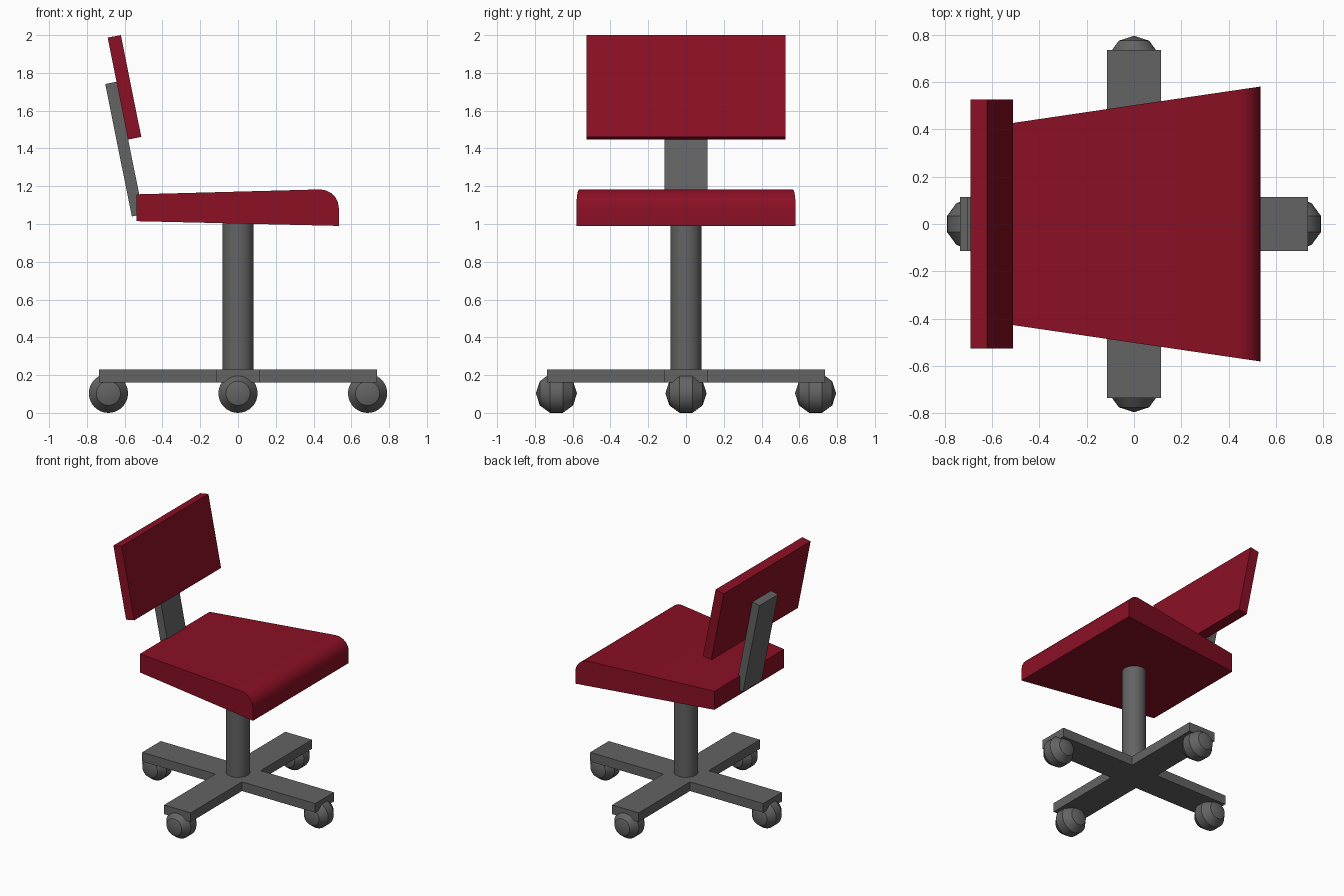
import bpy, bmesh, math

if "Cube" in bpy.data.objects:
    bpy.data.objects.remove(bpy.data.objects["Cube"])


def material(name, rgb):
    m = bpy.data.materials.new(name)
    m.diffuse_color = (*rgb, 1.0)
    m.use_nodes = True
    m.node_tree.nodes["Principled BSDF"].inputs["Base Color"].default_value = m.diffuse_color
    return m


RED = material("dark red", (0.255, 0.005, 0.018))
GREY = material("dark grey", (0.125, 0.125, 0.125))


def finish(ob, name, mat):
    ob.name = name
    ob.data.materials.clear()
    ob.data.materials.append(mat)
    bpy.ops.object.select_all(action='DESELECT')
    ob.select_set(True)
    bpy.context.view_layer.objects.active = ob
    bpy.ops.object.shade_smooth_by_angle(angle=math.radians(30))
    return ob


def side_prism(name, profile, half_width, mat):
    """Extrude an x-z profile across y; half_width is a function of x."""
    bm = bmesh.new()
    a = [bm.verts.new((x, -half_width(x), z)) for x, z in profile]
    b = [bm.verts.new((x, half_width(x), z)) for x, z in profile]
    bm.faces.new(a)
    bm.faces.new(b[::-1])
    n = len(profile)
    for i in range(n):
        j = (i + 1) % n
        bm.faces.new((a[j], a[i], b[i], b[j]))
    bmesh.ops.recalc_face_normals(bm, faces=bm.faces)
    me = bpy.data.meshes.new(name)
    bm.to_mesh(me)
    bm.free()
    ob = bpy.data.objects.new(name, me)
    bpy.context.collection.objects.link(ob)
    return finish(ob, name, mat)


# Seat: tapered cushion with a rounded front edge
arc = [(0.434 + 0.1 * math.cos(t), 1.083 + 0.1 * math.sin(t))
       for t in (math.radians(18 * i) for i in range(6))]
side_prism("seat", [(-0.537, 1.157), (-0.537, 1.015), (0.534, 0.99)] + arc,
           lambda x: 0.502 + 0.147 * x, RED)

# Leaning backrest and its support bar
side_prism("backrest", [(-0.69, 1.987), (-0.62, 2.0), (-0.512, 1.461), (-0.582, 1.447)],
           lambda x: 0.526, RED)
side_prism("back_support", [(-0.703, 1.741), (-0.643, 1.753), (-0.502, 1.052), (-0.562, 1.04)],
           lambda x: 0.113, GREY)

# Central column
bpy.ops.mesh.primitive_cylinder_add(vertices=32, radius=0.083, depth=0.86,
                                    location=(0, 0, 0.63))
finish(bpy.context.object, "column", GREY)

# Cross-shaped base: square hub with four arms extruded from its sides
bm = bmesh.new()
bmesh.ops.create_cube(bm, size=1)
for v in bm.verts:
    v.co = (v.co.x * 0.226, v.co.y * 0.226, 0.195 + v.co.z * 0.07)
bm.normal_update()
sides = [f for f in bm.faces if abs(f.normal.z) < 0.5]
for f, n in [(f, f.normal.copy()) for f in sides]:
    new = bmesh.ops.extrude_discrete_faces(bm, faces=[f])["faces"][0]
    bmesh.ops.translate(bm, verts=new.verts, vec=n * (0.735 - 0.113))
bmesh.ops.recalc_face_normals(bm, faces=bm.faces)
me = bpy.data.meshes.new("base")
bm.to_mesh(me)
bm.free()
base = bpy.data.objects.new("base", me)
bpy.context.collection.objects.link(base)
finish(base, "base", GREY)

# Casters: banded balls with their axis across y
R = 0.109
for i in range(4):
    t = i * math.pi / 2
    bpy.ops.mesh.primitive_uv_sphere_add(
        segments=32, ring_count=5, radius=R, rotation=(math.pi / 2, 0, 0),
        location=(0.686 * math.cos(t), 0.686 * math.sin(t), R * math.cos(math.pi / 10)))
    finish(bpy.context.object, f"caster_{i + 1}", GREY)
